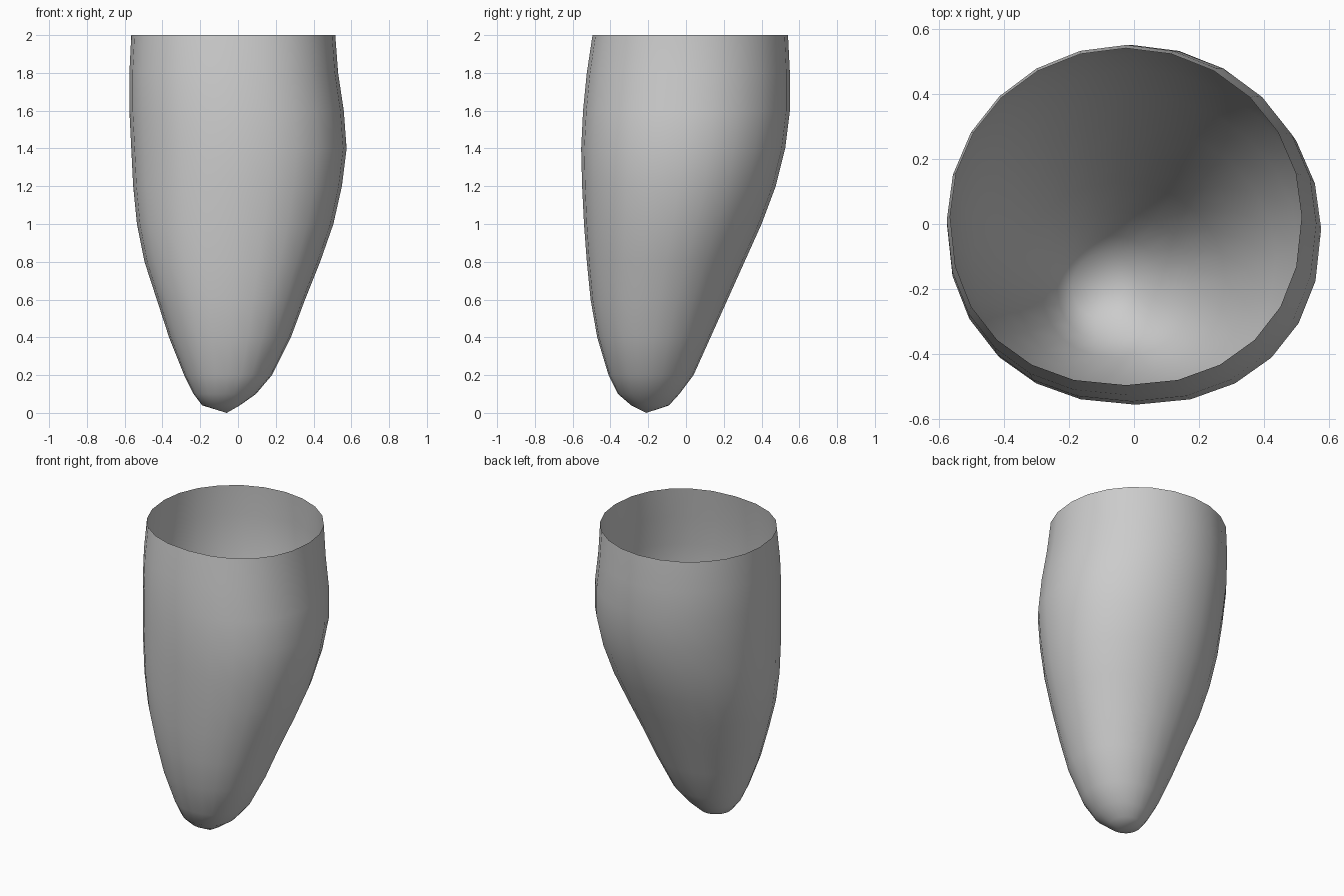
import bpy
import bmesh
from math import sin, cos, pi, copysign

if "Cube" in bpy.data.objects:
    bpy.data.objects.remove(bpy.data.objects["Cube"])

SIDES = 24

# Cross-sections from rim to tip: height, x min, x max, y min, y max
SECTIONS = [
    (2.0, -.565, .515, -.495, .54),
    (1.8, -.575, .53, -.525, .55),
    (1.6, -.575, .56, -.545, .55),
    (1.4, -.565, .575, -.555, .525),
    (1.2, -.555, .55, -.55, .475),
    (1.0, -.535, .505, -.54, .40),
    (0.8, -.495, .435, -.525, .31),
    (0.6, -.43, .355, -.505, .22),
    (0.4, -.365, .28, -.47, .13),
    (0.2, -.285, .18, -.41, .04),
    (0.1, -.235, .095, -.36, -.035),
    (0.04, -.19, .01, -.29, -.09),
]
TIP = (-.06, -.21, 0)


def soft(v, power):
    return copysign(abs(v) ** power, v)


def ring(bm, z, x0, x1, y0, y1):
    """One rounded cross-section, slightly squarer towards the front."""
    verts = []
    for i in range(SIDES):
        a = 2 * pi * i / SIDES
        power = 0.9 if sin(a) < 0 else 1.0
        x = (x0 + x1) / 2 + (x1 - x0) / 2 * soft(cos(a), power)
        y = (y0 + y1) / 2 + (y1 - y0) / 2 * soft(sin(a), power)
        verts.append(bm.verts.new((x, y, z)))
    return verts


# Open shell lofted through the sections and closed at the tip
bm = bmesh.new()
rings = [ring(bm, *s) for s in SECTIONS]
tip = bm.verts.new(TIP)
for upper, lower in zip(rings, rings[1:]):
    for i in range(SIDES):
        j = (i + 1) % SIDES
        bm.faces.new((upper[i], lower[i], lower[j], upper[j]))
for i in range(SIDES):
    bm.faces.new((rings[-1][i], tip, rings[-1][(i + 1) % SIDES]))
for face in bm.faces:
    face.smooth = True

mesh = bpy.data.meshes.new("tapered_shell")
bm.to_mesh(mesh)
bm.free()
shell = bpy.data.objects.new("tapered_shell", mesh)
bpy.context.collection.objects.link(shell)

# Plain grey surface
grey = bpy.data.materials.new("plain_grey")
grey.use_nodes = True
colour = (0.6, 0.6, 0.6, 1)
grey.diffuse_color = colour
grey.node_tree.nodes["Principled BSDF"].inputs["Base Color"].default_value = colour
mesh.materials.append(grey)
